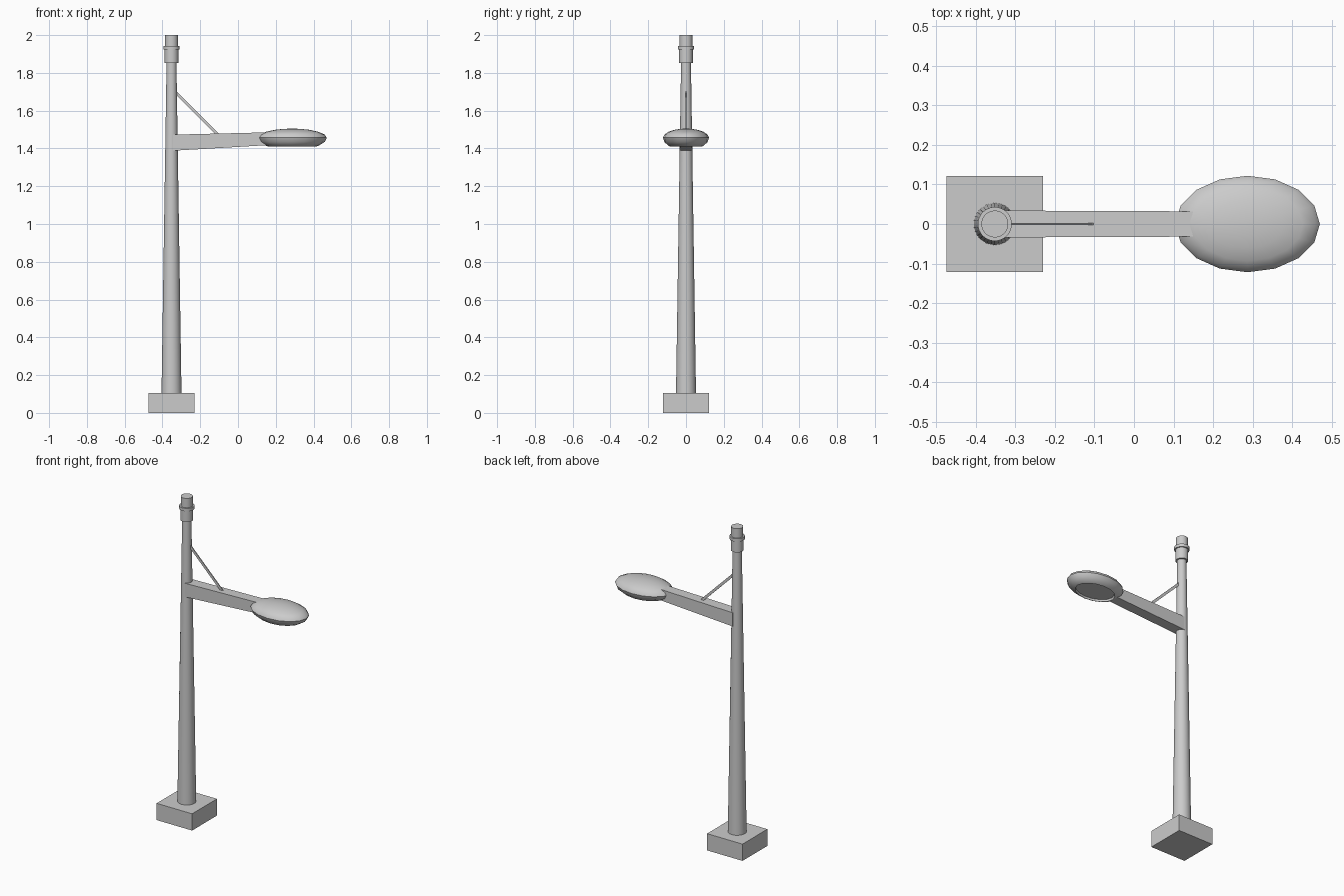
import bpy, bmesh, math

if "Cube" in bpy.data.objects:
    bpy.data.objects.remove(bpy.data.objects["Cube"])

POLE_X = -0.352


def make_object(name, bm, smooth=False):
    bmesh.ops.recalc_face_normals(bm, faces=bm.faces)
    mesh = bpy.data.meshes.new(name)
    bm.to_mesh(mesh)
    bm.free()
    obj = bpy.data.objects.new(name, mesh)
    bpy.context.collection.objects.link(obj)
    if smooth:
        bpy.ops.object.select_all(action='DESELECT')
        obj.select_set(True)
        bpy.context.view_layer.objects.active = obj
        bpy.ops.object.shade_smooth_by_angle(angle=math.radians(35))
    return obj


def lathe(name, profile, segments, center=(0, 0, 0), scale=(1, 1)):
    """Closed solid of revolution from (radius, z) pairs, capped at both ends."""
    bm = bmesh.new()
    rings = []
    for r, z in profile:
        ring = []
        for i in range(segments):
            a = 2 * math.pi * i / segments
            ring.append(bm.verts.new((center[0] + r * scale[0] * math.cos(a),
                                      center[1] + r * scale[1] * math.sin(a),
                                      center[2] + z)))
        rings.append(ring)
    for low, high in zip(rings, rings[1:]):
        for i in range(segments):
            j = (i + 1) % segments
            bm.faces.new((low[i], low[j], high[j], high[i]))
    bm.faces.new(rings[0])
    bm.faces.new(rings[-1])
    return make_object(name, bm, smooth=True)


def prism(name, outline, widths):
    """Side outline in x-z, given a half width in y for each point."""
    bm = bmesh.new()
    sides = [[bm.verts.new((x, s * w, z)) for (x, z), w in zip(outline, widths)]
             for s in (-1, 1)]
    bm.faces.new(sides[0])
    bm.faces.new(sides[1])
    n = len(outline)
    for i in range(n):
        j = (i + 1) % n
        bm.faces.new((sides[0][i], sides[0][j], sides[1][j], sides[1][i]))
    return make_object(name, bm)


# Square footing
prism("base_block", [(-0.474, 0), (-0.23, 0), (-0.23, 0.104), (-0.474, 0.104)],
      [0.122] * 4)

# Tapered pole
lathe("pole", [(0.053, 0.10), (0.026, 1.86)], 32, (POLE_X, 0, 0))

# Stepped top cap with ring
lathe("pole_cap", [(0.036, 1.853), (0.036, 1.923), (0.043, 1.923),
                   (0.043, 1.942), (0.034, 1.942), (0.034, 2.0)],
      32, (POLE_X, 0, 0))

# Tapered arm
prism("arm", [(-0.345, 1.388), (0.15, 1.417), (0.15, 1.485), (-0.345, 1.473)],
      [0.034, 0.032, 0.032, 0.034])

# Thin diagonal brace
prism("brace", [(-0.335, 1.69), (-0.12, 1.475), (-0.098, 1.475), (-0.335, 1.712)],
      [0.003] * 4)

# Oval lamp head: recessed lens underneath, domed shell above
lens = [(0.68, -0.034), (0.70, -0.046)]
shell = []
for deg in (-40, -20, 0, 20, 40, 60, 75, 86):
    a = math.radians(deg)
    height = 0.048 if deg > 0 else 0.066
    shell.append((math.cos(a), height * math.sin(a)))
lathe("lamp_head", lens + shell, 16, (0.287, 0, 1.457), (0.183, 0.122))
